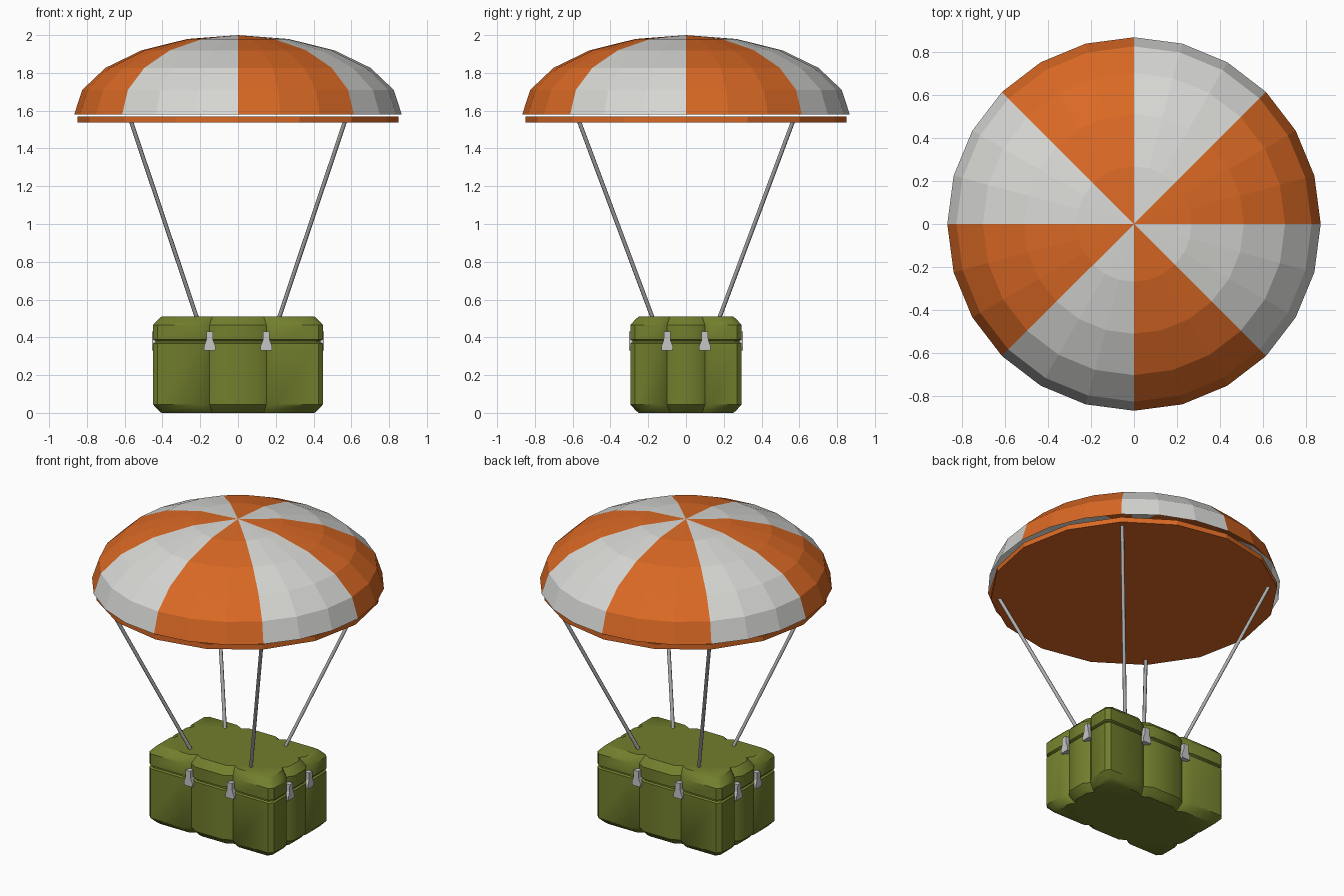
import bpy, bmesh, math
from mathutils import Vector

if "Cube" in bpy.data.objects:
    bpy.data.objects.remove(bpy.data.objects["Cube"])


def mat(name, rgb):
    m = bpy.data.materials.new(name)
    m.diffuse_color = (*rgb, 1)
    m.use_nodes = True
    m.node_tree.nodes["Principled BSDF"].inputs["Base Color"].default_value = m.diffuse_color
    return m


ORANGE = mat("orange_cloth", (0.70, 0.14, 0.018))
WHITE = mat("pale_grey_cloth", (0.68, 0.68, 0.66))
GREEN = mat("olive_green", (0.17, 0.21, 0.026))
STEEL = mat("latch_grey", (0.56, 0.56, 0.56))
ROPE = mat("rope_grey", (0.42, 0.42, 0.43))


def finish(name, bm, mats, smooth=None):
    bmesh.ops.recalc_face_normals(bm, faces=bm.faces[:])
    me = bpy.data.meshes.new(name)
    bm.to_mesh(me)
    bm.free()
    for m in mats:
        me.materials.append(m)
    if smooth:
        me.polygons.foreach_set("use_smooth", [True] * len(me.polygons))
        me.set_sharp_from_angle(angle=math.radians(smooth))
    ob = bpy.data.objects.new(name, me)
    bpy.context.collection.objects.link(ob)
    return ob


def loft(bm, rings, caps=True):
    """Skin a list of equal-length closed point rings."""
    vs = [[bm.verts.new(p) for p in r] for r in rings]
    n = len(vs[0])
    for a, b in zip(vs, vs[1:]):
        for i in range(n):
            j = (i + 1) % n
            bm.faces.new((a[i], a[j], b[j], b[i]))
    if caps:
        bm.faces.new(vs[0][::-1])
        bm.faces.new(vs[-1])
    return vs


def circle(r, z, n):
    return [(r * math.cos(2 * math.pi * i / n), r * math.sin(2 * math.pi * i / n), z)
            for i in range(n)]


# Canopy: half ellipsoid, 24 sides, eight gores of alternating colour
bm = bmesh.new()
R, Z0, H = 0.867, 1.58, 0.42
rings = [circle(R * math.cos(math.radians(18 * k)), Z0 + H * math.sin(math.radians(18 * k)), 24)
         for k in range(5)]
vs = loft(bm, rings, caps=False)
tip = bm.verts.new((0, 0, Z0 + H))
for i in range(24):
    bm.faces.new((vs[-1][i], vs[-1][(i + 1) % 24], tip))
for f in bm.faces:
    c = f.calc_center_median()
    gore = int((math.atan2(c.y, c.x) % (2 * math.pi)) / (math.pi / 4))
    f.material_index = gore % 2
finish("canopy", bm, [ORANGE, WHITE])

# Disc closing the canopy from below
bm = bmesh.new()
loft(bm, [circle(0.85, 1.537, 16), circle(0.85, 1.57, 16)])
finish("canopy_base", bm, [ORANGE])

# Four ropes from the canopy base to the lid
for sx in (-1, 1):
    for sy in (-1, 1):
        lo, hi = Vector((sx * 0.213, sy * 0.172, 0.49)), Vector((sx * 0.567, sy * 0.567, 1.545))
        d = hi - lo
        bm = bmesh.new()
        bmesh.ops.create_cone(bm, cap_ends=True, segments=8, radius1=0.011, radius2=0.011,
                              depth=d.length)
        ob = finish("rope", bm, [ROPE], 50)
        ob.rotation_mode = 'QUATERNION'
        ob.rotation_quaternion = d.to_track_quat('Z', 'Y')
        ob.location = (lo + hi) / 2

# Crate: outline with a V groove at each third, lofted up with chamfers and a lid seam
HX, HY, CH, DEPTH = 0.45, 0.295, 0.025, 0.03


def side(half, out, g, w):
    pts = [(-half + CH, out)]
    for c in (-g, g):
        pts += [(c - w, out), (c, out - DEPTH), (c + w, out)]
    return pts + [(half - CH, out)]


front = side(HX, HY, 0.15, 0.05)
flank = side(HY, HX, 0.10, 0.04)
outline = ([(u, -v) for u, v in front] + [(v, u) for u, v in flank]
           + [(-u, v) for u, v in front] + [(-v, -u) for u, v in flank])
layers = [(0, 0.045), (0.012, 0.026), (0.045, 0), (0.368, 0), (0.374, 0.012), (0.382, 0.012),
          (0.388, 0), (0.465, 0), (0.498, 0.026), (0.51, 0.045)]
layers = [(z, i if i != 0.026 else 0.03) for z, i in layers]
bm = bmesh.new()
loft(bm, [[(x * (1 - i / HX), y * (1 - i / HY), z) for x, y in outline] for z, i in layers])
finish("crate", bm, [GREEN], 38)

# Latches: flared plates sitting in the grooves, two per side
half = [(0.017, 0.43), (0.018, 0.385), (0.031, 0.352), (0.029, 0.33)]
shape = half + [(-u, z) for u, z in reversed(half)]
for k in range(4):
    out, g = (HY, 0.15) if k % 2 == 0 else (HX, 0.10)
    for c in (-g, g):
        bm = bmesh.new()
        loft(bm, [[(c + u, -o, z) for u, z in shape] for o in (out - 0.045, out + 0.006)])
        ob = finish("latch", bm, [STEEL])
        ob.rotation_euler.z = k * math.pi / 2
